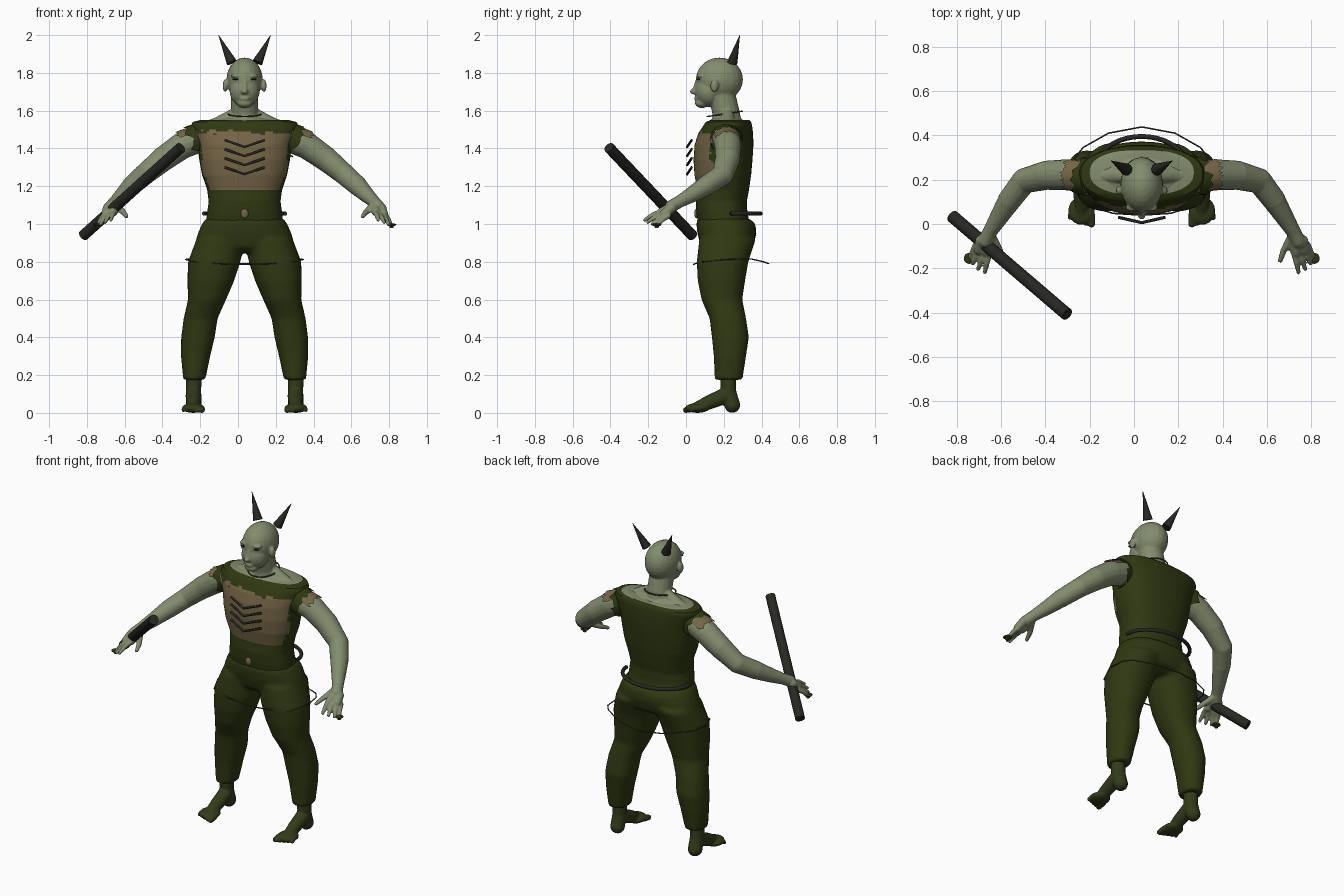
import bpy, bmesh, math, random
from mathutils import Vector, Matrix

if "Cube" in bpy.data.objects:
    bpy.data.objects.remove(bpy.data.objects["Cube"])

random.seed(4)
C = 0.035  # body centre line in x


def mat(name, rgb):
    m = bpy.data.materials.new(name)
    m.diffuse_color = (*rgb, 1)
    m.use_nodes = True
    m.node_tree.nodes["Principled BSDF"].inputs["Base Color"].default_value = m.diffuse_color
    return m


SKIN = mat("pale green skin", (0.225, 0.262, 0.155))
GREEN = mat("dark olive cloth", (0.028, 0.040, 0.006))
FOOT = mat("olive feet", (0.032, 0.044, 0.010))
TAN = mat("tan hide", (0.175, 0.130, 0.062))
DARK = mat("charcoal", (0.020, 0.021, 0.016))
CORD = mat("brown cord", (0.055, 0.045, 0.022))


def P(x, y, z):
    return Vector((C + x, y, z))


def finish(name, bm, mats, voxel=0, smooth=2, angle=40):
    bmesh.ops.recalc_face_normals(bm, faces=bm.faces)
    me = bpy.data.meshes.new(name)
    bm.to_mesh(me)
    bm.free()
    ob = bpy.data.objects.new(name, me)
    bpy.context.collection.objects.link(ob)
    for m in mats:
        me.materials.append(m)
    me.shade_smooth()
    if voxel:
        r = ob.modifiers.new("fuse", 'REMESH')
        r.mode = 'VOXEL'
        r.voxel_size = voxel
        r.use_smooth_shade = True
        s = ob.modifiers.new("soften", 'SMOOTH')
        s.factor = 0.5
        s.iterations = smooth
    else:
        me.set_sharp_from_angle(angle=math.radians(angle))
    return ob


def ball(bm, p, r):
    m = Matrix.Translation(P(*p)) @ Matrix.Diagonal((*r, 1))
    bmesh.ops.create_uvsphere(bm, u_segments=20, v_segments=14, radius=1, matrix=m)


def cone(bm, a, b, r1, r2, n=16):
    d = b - a
    m = Matrix.Translation((a + b) / 2) @ d.to_track_quat('Z', 'Y').to_matrix().to_4x4()
    bmesh.ops.create_cone(bm, cap_ends=True, segments=n, radius1=r1, radius2=r2,
                          depth=d.length, matrix=m)


def limb(bm, pts):
    # rounded chain of (x, y, z, radius)
    for x, y, z, r in pts:
        ball(bm, (x, y, z), (r, r, r))
    for a, b in zip(pts, pts[1:]):
        cone(bm, P(*a[:3]), P(*b[:3]), a[3], b[3])


def loft(bm, rings, n=32, power=2.0):
    # rings of (z, x0, x1, y0, y1) joined into a closed skin
    rows = []
    for z, x0, x1, y0, y1 in rings:
        row = []
        for i in range(n):
            a = 2 * math.pi * i / n
            c, s = math.cos(a), math.sin(a)
            x = math.copysign(abs(c) ** (2 / power), c) * (x1 - x0) / 2
            y = math.copysign(abs(s) ** (2 / power), s) * (y1 - y0) / 2
            row.append(bm.verts.new(P((x0 + x1) / 2 + x, (y0 + y1) / 2 + y, z)))
        rows.append(row)
    for a, b in zip(rows, rows[1:]):
        for i in range(n):
            j = (i + 1) % n
            bm.faces.new((a[i], a[j], b[j], b[i]))
    bm.faces.new(rows[0][::-1])
    bm.faces.new(rows[-1])


def cord(name, pts, r, m, cyclic=False, res=1):
    cu = bpy.data.curves.new(name, 'CURVE')
    cu.dimensions = '3D'
    cu.bevel_depth = r
    cu.bevel_resolution = res
    cu.use_fill_caps = True
    sp = cu.splines.new('POLY')
    sp.points.add(len(pts) - 1)
    for q, p in zip(sp.points, pts):
        q.co = (*P(*p), 1)
    sp.use_cyclic_u = cyclic
    cu.materials.append(m)
    ob = bpy.data.objects.new(name, cu)
    bpy.context.collection.objects.link(ob)


def sleeve(name, a, b, r, m, a0, a1, rag):
    # thin torn band around the arm axis
    bm = bmesh.new()
    q = (b - a).to_track_quat('X', 'Z')
    n, rows = 24, []
    for i in range(n + 1):
        t = math.radians(a0 + (a1 - a0) * i / n)
        off = q @ Vector((0, math.cos(t), math.sin(t))) * r
        end = b + (b - a).normalized() * random.uniform(-rag, rag)
        rows.append((bm.verts.new(a + off), bm.verts.new(end + off * 1.04)))
    for u, v in zip(rows, rows[1:]):
        bm.faces.new((u[0], v[0], v[1], u[1]))
    finish(name, bm, [m])


# head, neck and upper chest
bm = bmesh.new()
ball(bm, (0, .177, 1.765), (.096, .125, .116))
ball(bm, (0, .12, 1.705), (.080, .074, .085))
ball(bm, (0, .085, 1.640), (.042, .038, .026))
ball(bm, (0, .060, 1.664), (.028, .018, .014))
ball(bm, (0, .045, 1.702), (.019, .025, .016))
limb(bm, [(0, .046, 1.705, .014), (0, .064, 1.765, .012)])
limb(bm, [(0, .22, 1.49, .085), (0, .212, 1.59, .072), (0, .19, 1.68, .072)])
ball(bm, (0, .215, 1.525), (.19, .105, .045))
for s in (-1, 1):
    ball(bm, (s * .040, .076, 1.784), (.034, .020, .010))
    ball(bm, (s * .103, .150, 1.732), (.013, .022, .034))
    limb(bm, [(s * .06, .22, 1.575, .035), (s * .15, .22, 1.522, .04), (s * .25, .215, 1.48, .05)])
finish("head_and_neck", bm, [SKIN], voxel=.006, smooth=3)

# eyes and horns
for s, side in ((-1, "right"), (1, "left")):
    bm = bmesh.new()
    ball(bm, (s * .046, .066, 1.766), (.017, .008, .0045))
    finish(side + "_eye", bm, [DARK])
    bm = bmesh.new()
    cone(bm, P(s * .068, .245, 1.855), P(s * .138, .285, 2.0), .028, .001, 10)
    finish(side + "_horn", bm, [DARK])

# torso vest: cloth back and collar, hide chest panel
key = [(1.00, .205, .065, .338), (1.06, .198, .055, .325), (1.12, .190, .052, .322),
       (1.18, .198, .060, .333), (1.26, .225, .045, .345), (1.34, .240, .040, .352),
       (1.42, .250, .046, .357), (1.48, .268, .065, .355), (1.52, .283, .092, .350),
       (1.54, .275, .105, .345), (1.55, .235, .13, .335)]
rings = []
for a, b in zip(key, key[1:]):
    n = max(1, round((b[0] - a[0]) / .01))
    for i in range(n):
        z, r, y0, y1 = (u + (v - u) * i / n for u, v in zip(a, b))
        rings.append((z, -r, r, y0, y1))
z, r, y0, y1 = key[-1]
rings.append((z, -r, r, y0, y1))
bm = bmesh.new()
loft(bm, rings, n=72, power=2.35)
rag = [random.uniform(-.02, .012) for _ in range(80)]
for f in bm.faces:
    p = f.calc_center_median()
    edge = rag[int((p.x + .4) * 90) % 80]
    side_edge = .14 + rag[int(p.z * 60) % 80]
    if 1.18 < p.z < 1.49 + edge and p.y < side_edge:
        f.material_index = 1
    elif p.z > 1.5495:
        f.material_index = 2
finish("vest", bm, [GREEN, TAN, SKIN])

# trousers: hips and two legs fused
bm = bmesh.new()
loft(bm, [(.85, -.17, .17, .11, .30), (.88, -.268, .268, .078, .355), (.95, -.248, .248, .06, .373),
          (1.0, -.226, .226, .055, .368), (1.03, -.205, .205, .06, .335)], power=2.3)
legs = [(.92, .0, .255, .07, .37), (.80, .022, .30, .057, .330), (.70, .055, .303, .062, .313),
        (.60, .098, .300, .082, .298), (.50, .143, .323, .125, .318), (.40, .158, .336, .137, .333),
        (.30, .182, .337, .147, .318), (.175, .208, .325, .152, .299)]
for s in (-1, 1):
    loft(bm, [(z, *sorted((s * i, s * o)), y0, y1) for z, i, o, y0, y1 in legs], power=2.2)
finish("trousers", bm, [GREEN], voxel=.012, smooth=4)

# feet
for s, side in ((-1, "right"), (1, "left")):
    bm = bmesh.new()
    limb(bm, [(s * .27, .222, .22, .042), (s * .27, .225, .11, .041), (s * .27, .245, .042, .042)])
    limb(bm, [(s * .27, .205, .09, .043), (s * .27, .12, .055, .038), (s * .272, .06, .03, .03)])
    ball(bm, (s * .272, .06, .026), (.060, .065, .026))
    for i in range(5):
        x, r = .226 + .0245 * i, .0165 - .0015 * i
        limb(bm, [(s * x, .04, .022, r), (s * x, .000 + .007 * i, .015, r)])
    for v in bm.verts:
        v.co.z = max(v.co.z, 0)
    finish(side + "_foot", bm, [FOOT], voxel=.006)

# arms with hands, torn shoulder bands and hand studs
for s, side in ((-1, "right"), (1, "left")):
    bm = bmesh.new()
    limb(bm, [(s * x, y, z, r) for x, y, z, r in (
        (.235, .212, 1.455, .074), (.33, .222, 1.415, .071), (.43, .220, 1.345, .066),
        (.53, .195, 1.262, .057), (.595, .11, 1.205, .053), (.645, .03, 1.155, .042),
        (.685, -.035, 1.118, .033), (.705, -.075, 1.095, .034))])
    limb(bm, [(s * .69, -.075, 1.09, .026), (s * .695, -.125, 1.065, .024)])
    limb(bm, [(s * .725, -.075, 1.085, .026), (s * .735, -.115, 1.055, .024)])
    limb(bm, [(s * .675, -.06, 1.095, .02), (s * .64, -.12, 1.06, .015), (s * .625, -.165, 1.04, .011)])
    for i, (x, y, z) in enumerate(((.708, -.218, 1.022), (.738, -.203, 1.01),
                                   (.762, -.178, 1.0), (.776, -.15, .995))):
        k = Vector((.688 + .02 * i, -.13 + .012 * i, 1.066 - .008 * i))
        h = (k + Vector((x, y, z))) / 2 + Vector((0, 0, .006))
        limb(bm, [(s * k.x, k.y, k.z, .015), (s * h.x, h.y, h.z, .013), (s * x, y, z, .010)])
    finish(side + "_arm", bm, [SKIN], voxel=.0065)
    a, b = P(s * .235, .212, 1.455), P(s * .33, .222, 1.415)
    sleeve(side + "_torn_armhole", a, a.lerp(b, .4), .083, GREEN, 0, 360, .022)
    sleeve(side + "_shoulder_patch", a.lerp(b, .3), b, .077, TAN, 30, 150, .012)
    bm = bmesh.new()
    cone(bm, P(s * .778, -.155, .978), P(s * .778, -.155, .995), .010, .012, 10)
    ball(bm, (s * .778, -.155, .996), (.025, .025, .008))
    finish(side + "_hand_stud", bm, [GREEN])

# club held across the right hand
bm = bmesh.new()
cone(bm, Vector((-.82, .035, .938)), Vector((-.302, -.408, 1.405)), .029, .029, 12)
finish("club", bm, [DARK])

# chest chevrons
for i in range(4):
    z = 1.408 - .048 * i
    cord("chest_chevron", [(-.105, .030, z + .036), (0, .006, z), (.105, .030, z + .036)], .007, DARK)

# belly button stud
bm = bmesh.new()
ball(bm, (0, .054, 1.055), (.020, .010, .025))
finish("belly_stud", bm, [TAN])

# hose behind the waist
cord("waist_hose", [(.215 * math.cos(t), .235 + .16 * math.sin(t), 1.055)
                    for t in (math.pi * i / 20 for i in range(21))], .011, DARK, res=3)

# loose cord around the thighs
half = [(.13, .048, .79), (.265, .09, .80), (.312, .20, .812), (.30, .30, .815),
        (.265, .345, .815), (.15, .41, .80)]
cord("thigh_cord", [(0, .04, .785)] + half + [(0, .438, .79)]
     + [(-x, y, z) for x, y, z in reversed(half)], .0035, CORD, True)

# neck cord
cord("neck_cord", [(.088 * math.cos(t), .205 + .092 * math.sin(t), 1.583 + .014 * math.sin(t))
                   for t in (2 * math.pi * i / 24 for i in range(24))], .004, CORD, True)
